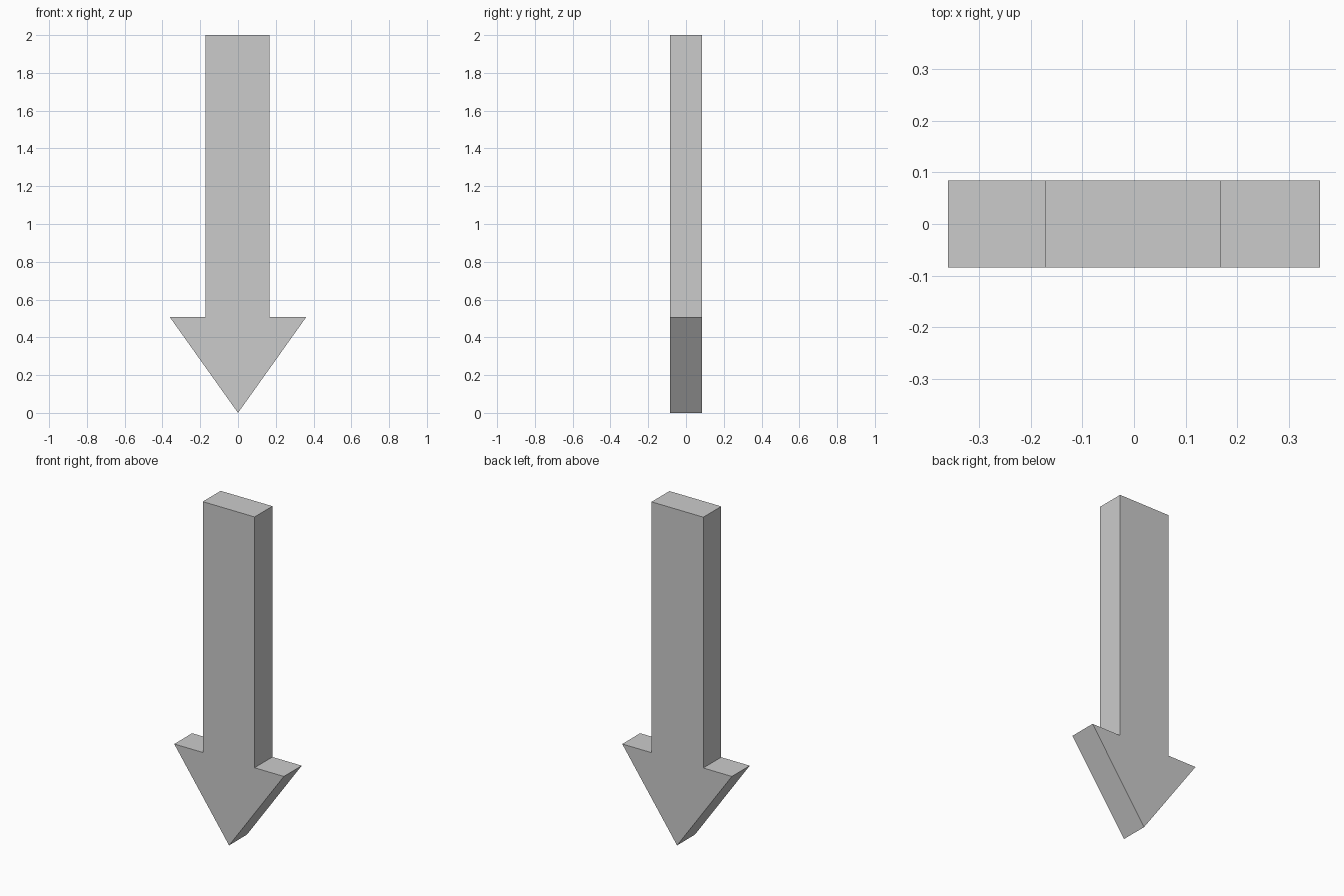
import bpy
import bmesh

if "Cube" in bpy.data.objects:
    bpy.data.objects.remove(bpy.data.objects["Cube"])

HALF_DEPTH = 0.084

# Arrow outline in the xz plane: tip, head, shaft
OUTLINE = [
    (0.0, 0.0), (0.361, 0.507), (0.168, 0.507), (0.168, 2.0),
    (-0.173, 2.0), (-0.173, 0.507), (-0.361, 0.507),
]


def extrude_profile(name, outline, half_depth):
    bm = bmesh.new()
    front = bm.faces.new([bm.verts.new((x, -half_depth, z)) for x, z in outline])
    result = bmesh.ops.extrude_face_region(bm, geom=[front], use_keep_orig=True)
    moved = [g for g in result["geom"] if isinstance(g, bmesh.types.BMVert)]
    bmesh.ops.translate(bm, verts=moved, vec=(0, 2 * half_depth, 0))
    bmesh.ops.recalc_face_normals(bm, faces=bm.faces[:])
    mesh = bpy.data.meshes.new(name)
    bm.to_mesh(mesh)
    bm.free()
    obj = bpy.data.objects.new(name, mesh)
    bpy.context.collection.objects.link(obj)
    return obj


# Downward-pointing arrow slab
extrude_profile("down_arrow", OUTLINE, HALF_DEPTH)
